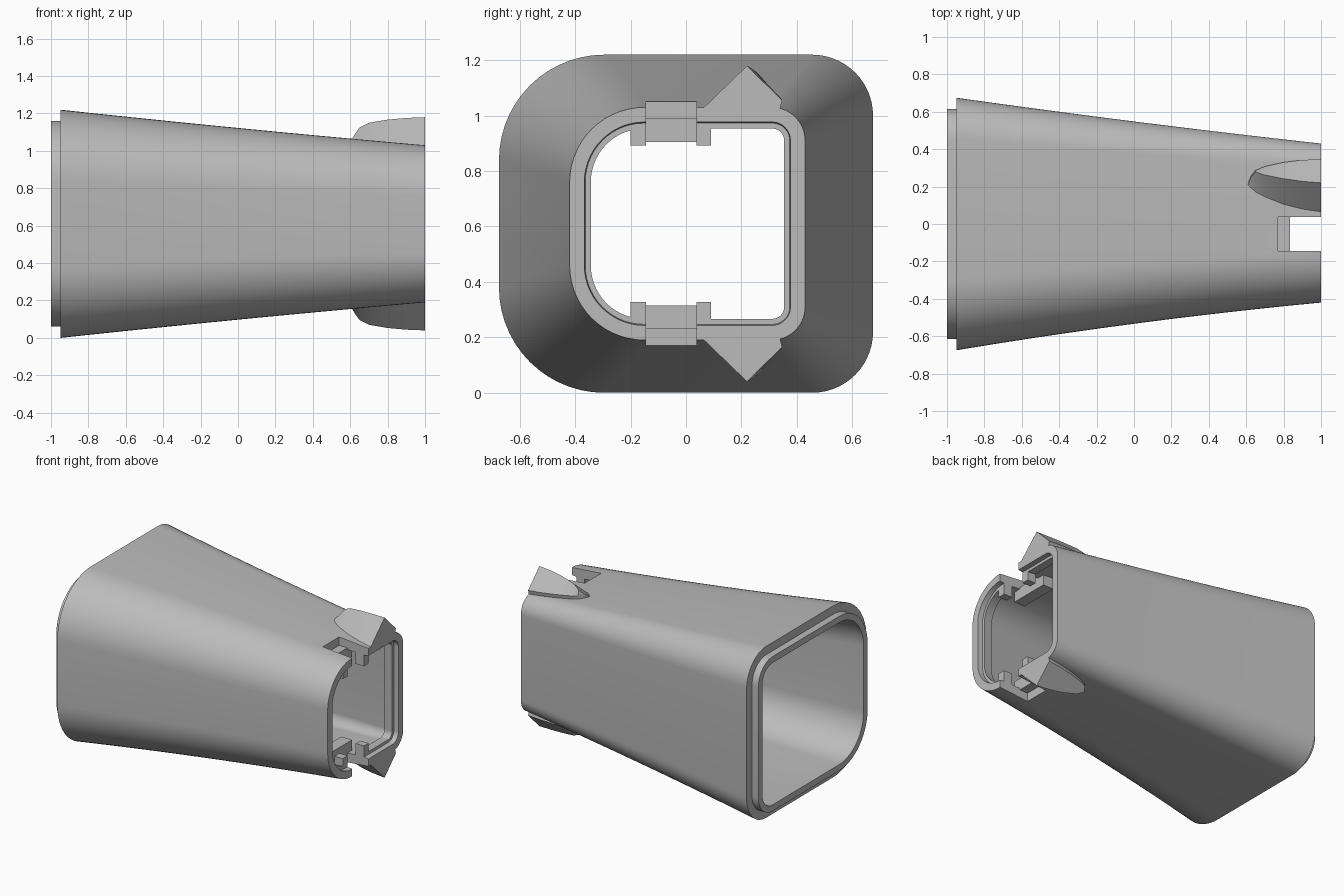
import bpy, bmesh, math

cube = bpy.data.objects.get("Cube")
if cube:
    bpy.data.objects.remove(cube, do_unlink=True)

MID = 0.61  # height of the horizontal symmetry plane

grey = bpy.data.materials.new("mid_grey")
grey.use_nodes = True
grey.diffuse_color = (0.5, 0.5, 0.5, 1)
bsdf = next(n for n in grey.node_tree.nodes if n.type == 'BSDF_PRINCIPLED')
bsdf.inputs["Base Color"].default_value = (0.5, 0.5, 0.5, 1)


def loft(name, rings, closed=False):
    """Skin equal-length rings; cap the ends, or join the last to the first."""
    bm = bmesh.new()
    rows = [[bm.verts.new(p) for p in ring] for ring in rings]
    pairs = list(zip(rows, rows[1:]))
    if closed:
        pairs.append((rows[-1], rows[0]))
    else:
        bm.faces.new(rows[0])
        bm.faces.new(rows[-1])
    n = len(rows[0])
    for a, b in pairs:
        for i in range(n):
            j = (i + 1) % n
            bm.faces.new((a[i], a[j], b[j], b[i]))
    bmesh.ops.recalc_face_normals(bm, faces=bm.faces)
    mesh = bpy.data.meshes.new(name)
    bm.to_mesh(mesh)
    bm.free()
    mesh.materials.append(grey)
    obj = bpy.data.objects.new(name, mesh)
    bpy.context.collection.objects.link(obj)
    return obj


def smooth(obj):
    bpy.ops.object.select_all(action='DESELECT')
    obj.select_set(True)
    bpy.context.view_layer.objects.active = obj
    bpy.ops.object.shade_smooth_by_angle(angle=math.radians(30))


def flip(rings):
    return [[(x, y, 2 * MID - z) for x, y, z in r] for r in rings]


def both(name, rings):
    """Make an upper part and its mirrored lower twin."""
    return [loft("upper_" + name, rings), loft("lower_" + name, flip(rings))]


def box(x0, x1, y0, y1, z0, z1):
    return [[(x, y0, z0), (x, y1, z0), (x, y1, z1), (x, y0, z1)] for x in (x0, x1)]


def half_height(x):
    t = (max(x, -0.95) + 0.95) / 1.95
    return 0.61 - 0.19 * t - 0.02 * t * (1 - t)


def section(x, inset, segs=14):
    """Rounded rectangle across the tube, softer on the front side."""
    t = (max(x, -0.95) + 0.95) / 1.95
    bow = t * (1 - t)
    y0 = -0.675 + 0.255 * t + 0.07 * bow + inset
    y1 = 0.675 - 0.245 * t - 0.03 * bow - inset
    h = half_height(x) - inset
    r_front = 0.38 - 0.11 * t - inset
    r_back = 0.22 - 0.10 * t - inset
    ring = []
    for k, (sy, sz) in enumerate([(1, 1), (-1, 1), (-1, -1), (1, -1)]):
        r = r_back if sy > 0 else r_front
        cy = y1 - r if sy > 0 else y0 + r
        for i in range(segs + 1):
            a = math.pi / 2 * (k + i / segs)
            ring.append((x, cy + r * math.cos(a), MID + sz * (h - r) + r * math.sin(a)))
    return ring


# Tapered tube: outer wall, stepped lip, inner wall, recessed ridge at the narrow end
STEPS = 10
stations = [(1 - 1.95 * i / STEPS, 0) for i in range(STEPS + 1)]
stations += [(-0.95, 0.06), (-1, 0.06), (-1, 0.105)]
stations += [(-0.95 + 1.85 * i / STEPS, 0.105 - 0.04 * i / STEPS) for i in range(STEPS + 1)]
stations += [(0.9, 0.08), (0.965, 0.08), (0.965, 0.06), (1, 0.053)]
tube = loft("tapered_tube", [section(x, d) for x, d in stations], closed=True)

# Latch notches cut into the narrow end
Y0, Y1 = -0.145, 0.038
profile = [(0.77, 1.3), (0.77, 0.985), (0.835, 0.985), (0.835, 0.85), (1.1, 0.85), (1.1, 1.3)]
cutters = both("notch_cutter", [[(x, y, z) for x, z in profile] for y in (Y0, Y1)])
bpy.context.view_layer.objects.active = tube
for cutter in cutters:
    cutter.hide_render = True
    mod = tube.modifiers.new("notch", 'BOOLEAN')
    mod.operation = 'DIFFERENCE'
    mod.solver = 'EXACT'
    mod.object = cutter
    bpy.ops.object.modifier_apply(modifier=mod.name)
    bpy.data.objects.remove(cutter, do_unlink=True)
smooth(tube)

# Latch ledges behind the notches, and the posts on each side
both("latch_ledge", box(0.75, 0.835, -0.2, 0.09, 0.905, 0.99))
both("front_latch_post", box(0.9, 0.965, -0.2, Y0, 0.893, 0.99))
both("back_latch_post", box(0.9, 0.965, Y1, 0.09, 0.893, 0.99))

# Pointed fins: x, low edge, ridge y, ridge z, high edge
fin_rows = [
    (0.61, 0.20, 0.21, 1.065, 0.22),
    (0.625, 0.185, 0.25, 1.09, 0.255),
    (0.65, 0.165, 0.278, 1.125, 0.287),
    (0.70, 0.14, 0.262, 1.15, 0.308),
    (0.80, 0.10, 0.242, 1.167, 0.33),
    (0.90, 0.075, 0.228, 1.176, 0.342),
    (1.00, 0.06, 0.22, 1.18, 0.347),
]
fin = []
for x, low, ry, rz, high in fin_rows:
    wall = MID + half_height(x)
    edge = min(wall + 0.025, rz - 0.005)
    fin.append([(x, low, wall - 0.035), (x, low, wall - 0.005), (x, ry, rz),
                (x, high, edge), (x, high - 0.015, wall - 0.035)])
for part in both("fin", fin):
    smooth(part)
